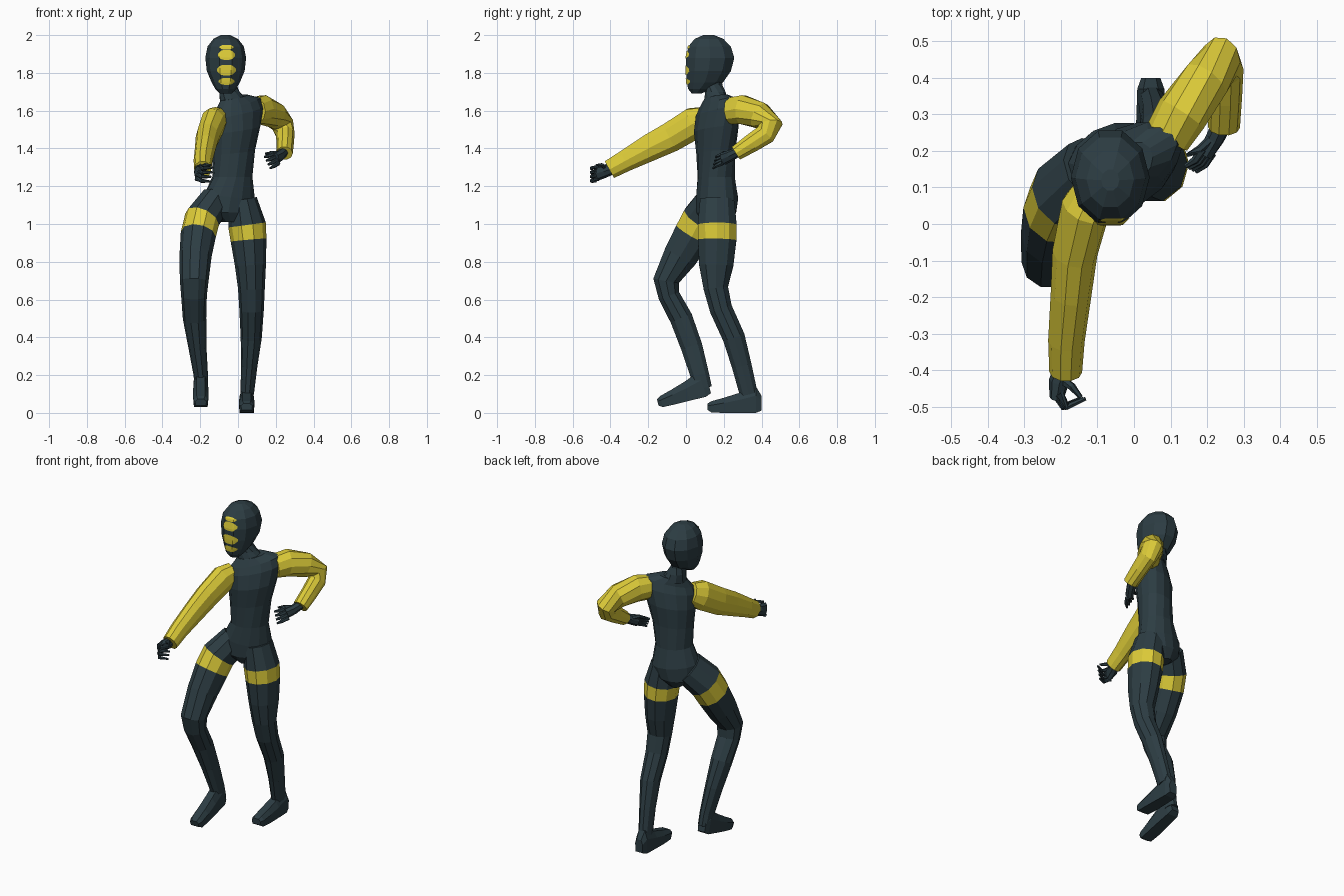
import bpy, bmesh, math
from mathutils import Vector, Matrix
from mathutils.bvhtree import BVHTree


def material(name, rgb):
    m = bpy.data.materials.new(name)
    m.diffuse_color = (*rgb, 1)
    return m


DARK = material("dark slate", (0.026, 0.047, 0.057))
YELLOW = material("yellow", (0.72, 0.60, 0.04))


def finish(name, bm, mats, recalc=True):
    if recalc:
        bmesh.ops.recalc_face_normals(bm, faces=bm.faces)
    me = bpy.data.meshes.new(name)
    bm.to_mesh(me)
    bm.free()
    for m in mats:
        me.materials.append(m)
    ob = bpy.data.objects.new(name, me)
    bpy.context.collection.objects.link(ob)
    return ob


def loft(name, rings, mats, band=None):
    """Skin a list of point rings; span number `band` gets the second material."""
    bm = bmesh.new()
    vs = [[bm.verts.new(p) for p in r] for r in rings]
    n = len(vs[0])
    for k in range(len(vs) - 1):
        for i in range(n):
            j = (i + 1) % n
            f = bm.faces.new((vs[k][i], vs[k][j], vs[k + 1][j], vs[k + 1][i]))
            f.material_index = 1 if k == band else 0
    bm.faces.new(vs[0][::-1])
    bm.faces.new(vs[-1])
    return finish(name, bm, mats)


def ellipse(c, a, b, n):
    t = [2 * math.pi * i / n for i in range(n)]
    return [Vector(c) + a * math.cos(u) + b * math.sin(u) for u in t]


def limb(name, pts, mats, n=10, band=None):
    """Tube through (x, y, z, width, depth) points, square to its path."""
    c = [Vector(p[:3]) for p in pts]
    rings = []
    for k, p in enumerate(pts):
        d0 = (c[k] - c[max(k - 1, 0)]).normalized()
        d1 = (c[min(k + 1, len(c) - 1)] - c[k]).normalized()
        t = (d0 + d1).normalized()
        ref = Vector((1, 0, 0)) if abs(t.x) < 0.85 else Vector((0, 0, 1))
        a = (ref - t * ref.dot(t)).normalized()
        rings.append(ellipse(c[k], a * p[3], t.cross(a) * p[-1], n))
    return loft(name, rings, mats, band)


def body(name, rows, n):
    """Stack of level ellipses: x, y, z, rx, ry, yaw degrees, roll slope."""
    rings = []
    for x, y, z, rx, ry, yaw, roll in rows:
        w = math.radians(yaw)
        a = Vector((math.cos(w), math.sin(w), roll)) * rx
        b = Vector((-math.sin(w), math.cos(w), 0)) * ry
        rings.append(ellipse((x, y, z), a, b, n))
    return loft(name, rings, [DARK])


# Torso, twisted from hips to shoulders
body("torso", [
    (-0.055, 0.16, 1.01, 0.04, 0.075, 20, 0), (-0.06, 0.16, 1.06, 0.125, 0.105, 20, 0),
    (-0.045, 0.165, 1.14, 0.14, 0.11, 20, -0.1), (-0.03, 0.16, 1.25, 0.108, 0.098, 26, 0),
    (-0.022, 0.158, 1.38, 0.118, 0.097, 33, 0.1), (-0.01, 0.16, 1.50, 0.14, 0.105, 37, 0.15),
    (0.0, 0.165, 1.59, 0.155, 0.088, 37, 0.2), (0.0, 0.165, 1.635, 0.14, 0.068, 37, 0.25),
    (-0.02, 0.16, 1.67, 0.08, 0.055, 37, 0.2)], 14)

# Neck with a flared collar
body("neck", [
    (-0.025, 0.16, 1.65, 0.075, 0.062, 25, 0.1), (-0.045, 0.155, 1.70, 0.056, 0.054, 15, 0),
    (-0.055, 0.148, 1.735, 0.047, 0.047, 0, 0), (-0.06, 0.14, 1.80, 0.048, 0.05, 0, 0)], 10)

# Head
X = -0.065
head = body("head", [
    (X, 0.055, 1.69, 0.03, 0.025, 0, 0), (X, 0.075, 1.715, 0.055, 0.067, 0, 0),
    (X, 0.1, 1.75, 0.075, 0.101, 0, 0), (X, 0.119, 1.81, 0.1, 0.125, 0, 0),
    (X, 0.128, 1.88, 0.108, 0.134, 0, 0), (X, 0.125, 1.94, 0.096, 0.118, 0, 0),
    (X, 0.122, 1.98, 0.065, 0.08, 0, 0), (X, 0.12, 2.0, 0.025, 0.03, 0, 0)], 10)

# Face patches: thin plates laid over the front of the head
tree = BVHTree.FromObject(head, bpy.context.evaluated_depsgraph_get())
for i, (z0, h, w) in enumerate([(1.936, 0.012, 0.038), (1.895, 0.026, 0.046),
                                (1.815, 0.028, 0.05), (1.755, 0.018, 0.042)]):
    bm = bmesh.new()
    cols = []
    for k in range(13):
        u = k / 6 - 1
        hh = h * max(1 - abs(u) ** 4, 0.25)
        col = []
        for r in range(5):
            x, z = X + 0.004 + u * w, z0 + hh * (r / 2 - 1)
            hit = tree.ray_cast(Vector((x, -1, z)), Vector((0, 1, 0)))[0]
            col.append(bm.verts.new((x, (hit.y if hit else 0.03) - 0.004, z)))
        cols.append(col)
    for a, b in zip(cols, cols[1:]):
        for r in range(4):
            bm.faces.new((a[r], b[r], b[r + 1], a[r + 1]))
    finish(f"face_patch_{i + 1}", bm, [YELLOW], recalc=False)

# Legs with yellow thigh bands
limb("left_leg", [
    (0.025, 0.165, 1.13, 0.075, 0.095), (0.048, 0.165, 0.995, 0.1, 0.108),
    (0.056, 0.165, 0.915, 0.095, 0.107), (0.066, 0.16, 0.78, 0.082, 0.095),
    (0.071, 0.158, 0.66, 0.071, 0.068), (0.072, 0.185, 0.55, 0.065, 0.063),
    (0.07, 0.253, 0.40, 0.056, 0.062), (0.06, 0.295, 0.25, 0.043, 0.055),
    (0.048, 0.332, 0.10, 0.036, 0.05)], [DARK, YELLOW], 10, 1)
limb("right_leg", [
    (-0.12, 0.15, 1.12, 0.085, 0.1), (-0.19, 0.082, 1.025, 0.096, 0.108),
    (-0.21, 0.038, 0.945, 0.094, 0.106), (-0.225, -0.03, 0.83, 0.085, 0.095),
    (-0.232, -0.105, 0.70, 0.076, 0.072), (-0.233, -0.09, 0.62, 0.068, 0.06),
    (-0.23, -0.025, 0.50, 0.062, 0.063), (-0.215, 0.03, 0.35, 0.048, 0.06),
    (-0.197, 0.073, 0.20, 0.038, 0.052), (-0.195, 0.09, 0.13, 0.036, 0.05)],
    [DARK, YELLOW], 10, 1)


# Feet: heel-to-toe sections (distance, half width, bottom, top)
def foot(name, heel, pitch):
    m = Matrix.Translation(heel) @ Matrix.Rotation(math.radians(pitch), 4, 'X')
    rings = []
    for s, w, b, t in [(0, 0.026, 0.012, 0.09), (0.03, 0.037, 0, 0.14), (0.12, 0.04, 0, 0.105),
                       (0.2, 0.042, 0, 0.08), (0.265, 0.039, 0.002, 0.062), (0.285, 0.03, 0.015, 0.05)]:
        q = b + (t - b) * 0.65
        sec = [(-w * 0.9, b), (w * 0.9, b), (w, q), (w * 0.55, t), (-w * 0.55, t), (-w, q)]
        rings.append([m @ Vector((x, -s, z)) for x, z in sec])
    loft(name, rings, [DARK])


foot("left_foot", (0.046, 0.40, 0), 0)
foot("right_foot", (-0.197, 0.135, 0.093), 14)

# Sleeves
limb("right_sleeve", [
    (-0.105, 0.1, 1.56, 0.055, 0.065), (-0.132, 0.045, 1.535, 0.068, 0.088),
    (-0.162, -0.08, 1.46, 0.062, 0.083), (-0.172, -0.19, 1.405, 0.056, 0.075),
    (-0.185, -0.32, 1.335, 0.05, 0.06), (-0.187, -0.405, 1.288, 0.045, 0.053)], [YELLOW])
limb("left_sleeve", [
    (0.09, 0.235, 1.60, 0.065, 0.072), (0.13, 0.30, 1.605, 0.072, 0.08),
    (0.195, 0.39, 1.575, 0.068, 0.073), (0.237, 0.447, 1.525, 0.06, 0.066),
    (0.25, 0.42, 1.475, 0.05, 0.058), (0.25, 0.35, 1.43, 0.046, 0.052),
    (0.246, 0.265, 1.375, 0.044, 0.042)], [YELLOW])


# Hands: tapered palm, four bent fingers and a thumb
def hand(side, palm, start, knuckle, tip, spread, thumb):
    limb(side + "_palm", palm, [DARK], 8)
    for i in range(4):
        off = Vector(spread) * (i - 1.5)
        pts = [(*(Vector(p) + off * f), r) for p, f, r in
               ((start, 1, 0.014), (knuckle, 1.1, 0.011), (tip, 1.25, 0.006))]
        limb(f"{side}_finger_{i + 1}", pts, [DARK], 6)
    limb(side + "_thumb", [(*p, r) for p, r in zip(thumb, (0.014, 0.011, 0.006))], [DARK], 6)


hand("right", [(-0.19, -0.385, 1.295, 0.026, 0.03), (-0.205, -0.43, 1.28, 0.028, 0.035),
               (-0.212, -0.475, 1.268, 0.02, 0.04)],
     (-0.212, -0.465, 1.27), (-0.188, -0.5, 1.262), (-0.14, -0.478, 1.262),
     (0.004, 0, 0.02),
     [(-0.2, -0.425, 1.295), (-0.17, -0.445, 1.312), (-0.145, -0.475, 1.312)])
hand("left", [(0.243, 0.28, 1.385, 0.028, 0.026), (0.222, 0.235, 1.362, 0.026, 0.03),
              (0.198, 0.195, 1.345, 0.022, 0.034)],
     (0.2, 0.2, 1.347), (0.18, 0.168, 1.335), (0.155, 0.15, 1.325),
     (0.008, -0.004, -0.016),
     [(0.215, 0.235, 1.372), (0.18, 0.205, 1.378), (0.145, 0.188, 1.372)])
